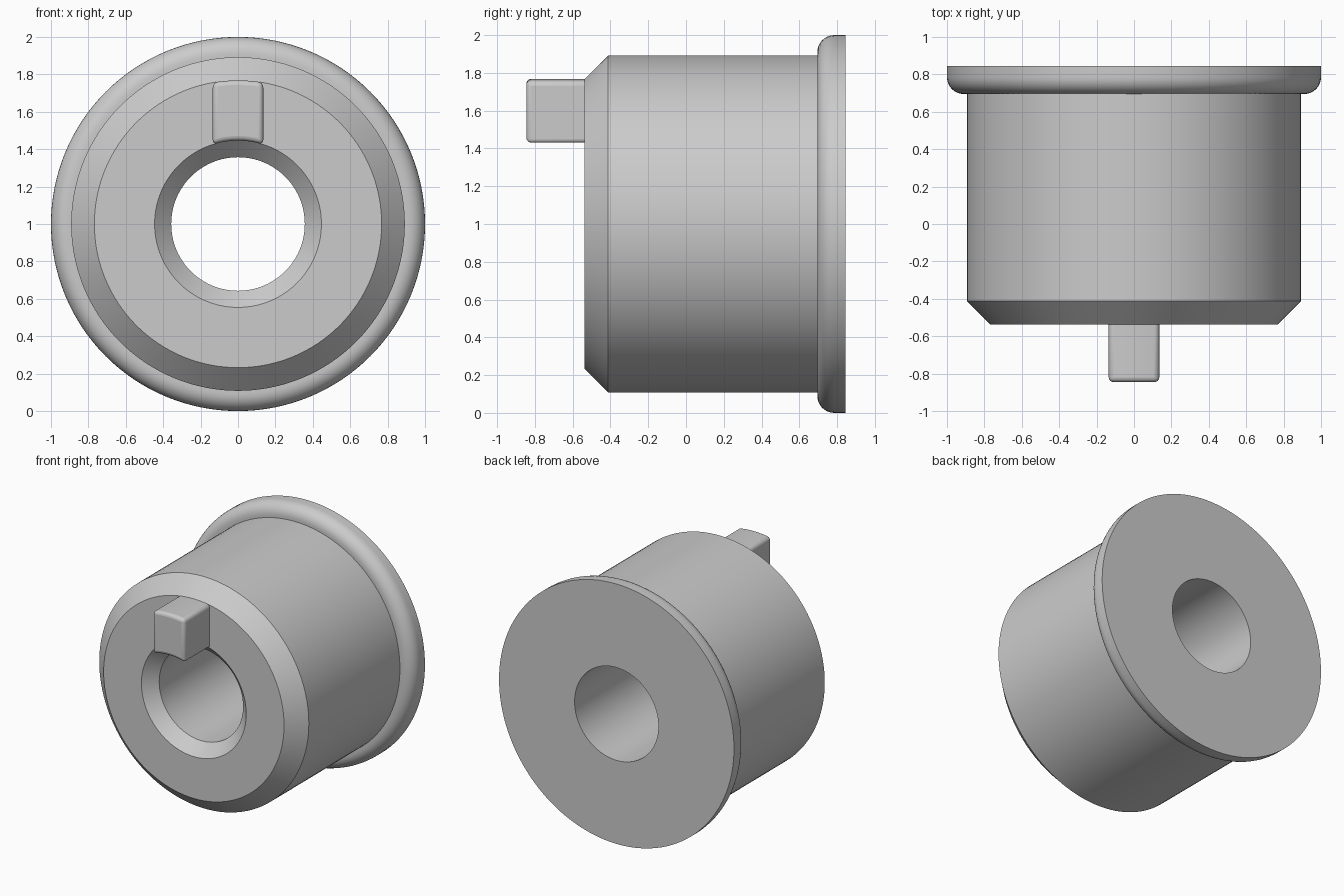
import bpy, bmesh
from math import pi, sin, cos, asin, radians
from mathutils import Matrix, Vector

cube = bpy.data.objects.get("Cube")
if cube:
    bpy.data.objects.remove(cube, do_unlink=True)

metal = bpy.data.materials.new("plain_grey")
metal.use_nodes = True
GREY = (0.6, 0.6, 0.6, 1)
metal.diffuse_color = GREY
metal.node_tree.nodes["Principled BSDF"].inputs["Base Color"].default_value = GREY

FRONT, BACK = -0.537, 0.845
BORE, MOUTH, FACE, BODY, RIM = 0.357, 0.446, 0.768, 0.892, 1.0
FLANGE, FILLET = 0.695, 0.09


def finish(name, bm, angle):
    bmesh.ops.recalc_face_normals(bm, faces=bm.faces)
    mesh = bpy.data.meshes.new(name)
    bm.to_mesh(mesh)
    bm.free()
    mesh.materials.append(metal)
    obj = bpy.data.objects.new(name, mesh)
    bpy.context.collection.objects.link(obj)
    obj.location.z = RIM
    bpy.ops.object.select_all(action="DESELECT")
    obj.select_set(True)
    bpy.context.view_layer.objects.active = obj
    bpy.ops.object.shade_smooth_by_angle(angle=radians(angle))
    return obj


# Flanged bushing: closed (radius, y) profile turned around the y axis
profile = [(BORE, BACK), (BORE, FRONT + MOUTH - BORE), (MOUTH, FRONT),
           (FACE, FRONT), (BODY, FRONT + BODY - FACE), (BODY, FLANGE)]
for i in range(9):
    a = i / 8 * pi / 2
    profile.append((RIM - FILLET + FILLET * sin(a), FLANGE + FILLET - FILLET * cos(a)))
profile.append((RIM, BACK))

bm = bmesh.new()
verts = [bm.verts.new((r, y, 0)) for r, y in profile]
edges = [bm.edges.new((v, verts[i - 1])) for i, v in enumerate(verts)]
bmesh.ops.spin(bm, geom=verts + edges, cent=(0, 0, 0), axis=(0, 1, 0),
               angle=2 * pi, steps=128, use_duplicate=False)
bmesh.ops.remove_doubles(bm, verts=bm.verts, dist=1e-4)
finish("flanged_bushing", bm, 30)

# Locating key: block whose ends follow the mouth and face circles
HALF, STEPS = 0.135, 8
bm = bmesh.new()
outline = []
for radius, sign in ((FACE, 1), (MOUTH, -1)):
    for i in range(STEPS + 1):
        x = sign * HALF * (2 * i / STEPS - 1)
        outline.append((x, (radius ** 2 - x ** 2) ** 0.5))
cap = bm.faces.new([bm.verts.new((x, -BACK, z)) for x, z in outline])
ext = bmesh.ops.extrude_face_region(bm, geom=[cap], use_keep_orig=True)
moved = [v for v in ext["geom"] if isinstance(v, bmesh.types.BMVert)]
bmesh.ops.translate(bm, verts=moved, vec=(0, BACK + FRONT + 0.05, 0))
key = finish("locating_key", bm, 35)
bevel = key.modifiers.new("rounded_edges", "BEVEL")
bevel.width = 0.025
bevel.segments = 4
bevel.limit_method = "ANGLE"
bevel.angle_limit = radians(40)
